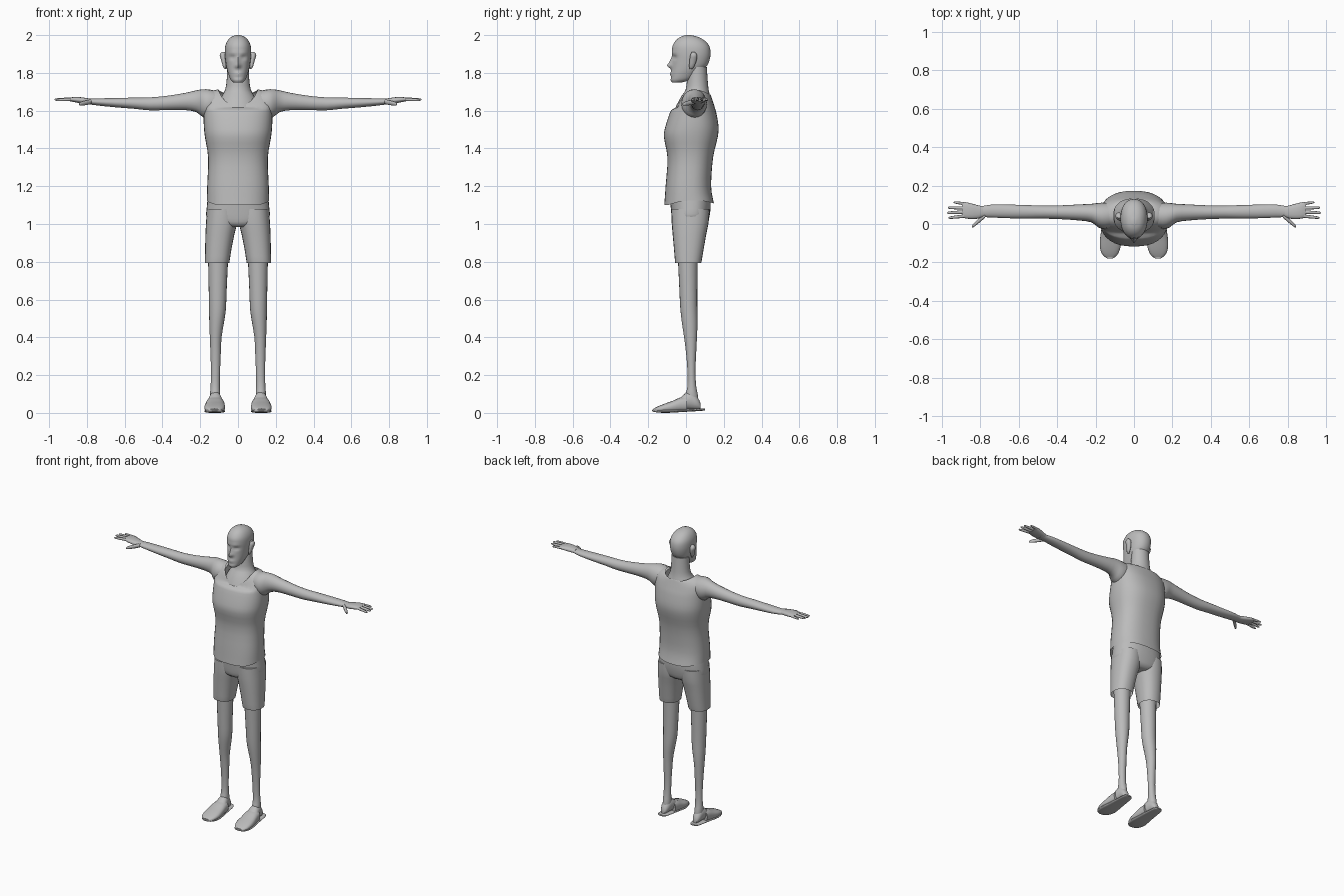
import bpy, bmesh, math
from math import sin, cos, exp, pi

grey = bpy.data.materials.new("plain_grey")
grey.diffuse_color = (0.5, 0.5, 0.5, 1)


def spline(rows, k):
    """Catmull-Rom refinement of cross-section rows."""
    out = []
    for i in range(len(rows) - 1):
        a, b, c, d = (rows[max(i - 1, 0)], rows[i], rows[i + 1], rows[min(i + 2, len(rows) - 1)])
        for s in range(k):
            t = s / k
            out.append([0.5 * (2 * q + (r - p) * t + (2 * p - 5 * q + 4 * r - w) * t * t
                               + (3 * q - p - 3 * r + w) * t ** 3)
                        for p, q, r, w in zip(a, b, c, d)])
    return out + [list(rows[-1])]


def loft(name, axis, rows, n=20, k=2, power=2.0, caps=(True, True), warp=None, mirror=False):
    """Rows are (position, low a, high a, low b, high b) across the two other axes."""
    bm = bmesh.new()
    rings = []
    for t, a0, a1, b0, b1 in spline(rows, k):
        ring = []
        for i in range(n):
            u = 2 * pi * i / n
            ca, sb = cos(u), sin(u)
            a = (a0 + a1) / 2 + (a1 - a0) / 2 * math.copysign(abs(ca) ** (2 / power), ca)
            b = (b0 + b1) / 2 + (b1 - b0) / 2 * math.copysign(abs(sb) ** (2 / power), sb)
            co = {"x": (t, a, b), "y": (a, t, b), "z": (a, b, t)}[axis]
            ring.append(bm.verts.new(warp(*co) if warp else co))
        rings.append(ring)
    for r, s in zip(rings, rings[1:]):
        for i in range(n):
            j = (i + 1) % n
            bm.faces.new((r[i], r[j], s[j], s[i]))
    if caps[0]:
        bm.faces.new(rings[0])
    if caps[1]:
        bm.faces.new(rings[-1])
    bmesh.ops.recalc_face_normals(bm, faces=bm.faces)
    me = bpy.data.meshes.new(name)
    bm.to_mesh(me)
    bm.free()
    me.materials.append(grey)
    ob = bpy.data.objects.new(name, me)
    bpy.context.collection.objects.link(ob)
    if mirror:
        ob.modifiers.new("mirror", "MIRROR").use_bisect_axis[0] = False
    bpy.ops.object.select_all(action="DESELECT")
    ob.select_set(True)
    bpy.context.view_layer.objects.active = ob
    bpy.ops.object.shade_smooth_by_angle(angle=math.radians(50))
    return ob


# Head with nose, brow, eye sockets, lips and chin pushed into the face
def face(x, y, z):
    if y < 0:
        def g(cx, cz, sx, sz):
            return exp(-((abs(x) - cx) / sx) ** 2 - ((z - cz) / sz) ** 2)
        y += (-0.024 * g(0, 1.838, 0.013, 0.014) - 0.012 * g(0, 1.862, 0.009, 0.02)
              - 0.005 * g(0.025, 1.905, 0.025, 0.01) + 0.012 * g(0.03, 1.882, 0.016, 0.011)
              - 0.006 * g(0, 1.795, 0.02, 0.011) + 0.004 * g(0, 1.777, 0.03, 0.007))
    return x, y, z


loft("head", "z", [
    (1.750, -.025, .025, -.075, -.02), (1.765, -.040, .040, -.082, .03),
    (1.80, -.053, .053, -.078, .07), (1.83, -.061, .061, -.075, .105),
    (1.86, -.066, .066, -.073, .122), (1.90, -.070, .070, -.073, .13),
    (1.94, -.068, .068, -.072, .124), (1.97, -.056, .056, -.055, .10),
    (1.99, -.036, .036, -.03, .065), (2.0, -.010, .010, 0, .025)],
    n=40, k=4, power=2.2, warp=face)

# Ears, flared outward and back
loft("ears", "z", [
    (1.82, .062, .070, .020, .032), (1.835, .062, .080, .016, .045), (1.87, .062, .090, .018, .058),
    (1.895, .064, .097, .022, .060), (1.91, .068, .088, .030, .048)], n=10, mirror=True)

# Neck running down into the upper chest
loft("neck", "z", [
    (1.56, -.13, .13, -.08, .14), (1.63, -.11, .11, -.05, .135), (1.68, -.085, .085, -.022, .127),
    (1.71, -.068, .068, -.002, .12), (1.76, -.060, .060, .005, .115), (1.83, -.057, .057, .012, .11)],
    n=24)


# Sleeveless shirt: hem dips front and back, neckline scoops at the front
def shirt_shape(x, y, z):
    m = y - 0.04
    if z > 1.6:
        f = (z - 1.6) / 0.11
        z -= f * (0.085 if m < 0 else 0.025) * min(1, (m / 0.085) ** 2)
    elif z < 1.2:
        z -= (1.2 - z) / 0.08 * 0.025 * min(1, (m / 0.13) ** 2)
    return x, y, z


loft("shirt", "z", [
    (1.125, -.165, .165, -.115, .148), (1.20, -.163, .163, -.108, .133),
    (1.35, -.158, .158, -.098, .143), (1.46, -.175, .175, -.117, .168),
    (1.52, -.181, .181, -.108, .172), (1.59, -.182, .182, -.085, .160),
    (1.64, -.183, .183, -.068, .148), (1.68, -.170, .170, -.052, .138),
    (1.705, -.135, .135, -.045, .132), (1.712, -.105, .105, -.045, .130)],
    n=36, k=3, power=2.4, caps=(False, False), warp=shirt_shape)

# Shorts: seat plus two open legs
loft("shorts_seat", "z", [
    (0.985, -.06, .06, -.05, .09), (1.0, -.12, .12, -.068, .112), (1.03, -.166, .166, -.075, .122),
    (1.08, -.166, .166, -.080, .130), (1.14, -.160, .160, -.085, .130), (1.20, -.15, .15, -.085, .122)],
    n=32, power=2.4)
loft("shorts_legs", "z", [
    (0.795, .047, .175, -.056, .080), (0.80, .045, .175, -.058, .082), (0.87, .034, .174, -.064, .094),
    (0.95, .018, .172, -.071, .108), (1.01, .004, .169, -.076, .120), (1.08, .003, .164, -.078, .124)],
    n=24, power=2.3, caps=(False, True), mirror=True)

# Bare legs
loft("legs", "z", [
    (0.06, .095, .145, .0, .065), (0.10, .094, .148, -.002, .062), (0.14, .096, .145, .008, .054),
    (0.22, .095, .143, .008, .050), (0.32, .091, .146, .0, .054), (0.40, .087, .149, -.010, .058),
    (0.48, .074, .152, -.022, .061), (0.55, .064, .153, -.030, .060), (0.65, .060, .155, -.035, .060),
    (0.80, .053, .158, -.042, .062), (0.88, .050, .160, -.045, .065)], n=20, mirror=True)

# Feet, soles and slip-on uppers
loft("feet", "y", [
    (.078, .108, .134, .02, .05), (.06, .096, .147, .018, .085), (.03, .090, .152, .018, .115),
    (0, .084, .157, .018, .108), (-.03, .080, .162, .018, .080), (-.08, .08, .165, .018, .05)],
    n=16, mirror=True)
loft("soles", "y", [
    (.10, .108, .138, .014, .024), (.085, .092, .153, .011, .024), (.04, .084, .160, .008, .022),
    (-.03, .076, .168, .004, .02), (-.10, .068, .178, .0, .018), (-.15, .080, .170, .002, .018),
    (-.172, .098, .150, .006, .018), (-.18, .115, .135, .010, .016)], n=16, power=3, mirror=True)
loft("shoe_uppers", "y", [
    (.005, .076, .166, .006, .086), (-.03, .072, .170, .004, .082), (-.07, .069, .176, .002, .064),
    (-.11, .068, .178, .002, .050), (-.15, .080, .170, .004, .034), (-.172, .100, .150, .007, .022)],
    n=20, power=2.5, mirror=True)

# Arms, from inside the shoulder to the wrist
loft("arms", "x", [
    (.10, -.01, .105, 1.60, 1.70), (.15, -.025, .110, 1.565, 1.712), (.185, -.018, .110, 1.565, 1.713),
    (.22, .008, .105, 1.592, 1.708), (.28, .018, .102, 1.603, 1.694), (.38, .025, .097, 1.603, 1.678),
    (.47, .028, .096, 1.602, 1.670), (.55, .028, .098, 1.610, 1.669), (.65, .030, .101, 1.618, 1.667),
    (.74, .034, .101, 1.627, 1.665), (.79, .036, .093, 1.634, 1.664), (.82, .036, .095, 1.637, 1.666)],
    n=20, mirror=True)

# Palms
loft("palms", "x", [
    (.785, .038, .092, 1.636, 1.664), (.81, .028, .097, 1.637, 1.668), (.85, .026, .108, 1.642, 1.673),
    (.88, .030, .114, 1.648, 1.671), (.895, .036, .112, 1.651, 1.667)], n=16, power=2.4, mirror=True)

# Fingers and thumbs: base point, tip point, radius
digits = {
    "index_fingers": ((.875, .042, 1.660), (.965, .032, 1.656), .0085),
    "middle_fingers": ((.875, .062, 1.661), (.972, .058, 1.659), .009),
    "ring_fingers": ((.875, .083, 1.661), (.968, .085, 1.659), .0085),
    "little_fingers": ((.870, .104, 1.660), (.938, .113, 1.658), .0075),
    "thumbs": ((.775, .045, 1.648), (.842, -.014, 1.634), .013),
}
for name, (p, q, r) in digits.items():
    rows = []
    for t, s in ((0, 1), (.4, 1), (.75, .85), (.94, .65), (1, .2)):
        x, y, z = (a + (b - a) * t for a, b in zip(p, q))
        rows.append((x, y - r * s, y + r * s, z - r * s, z + r * s))
    loft(name, "x", rows, n=10, mirror=True)
